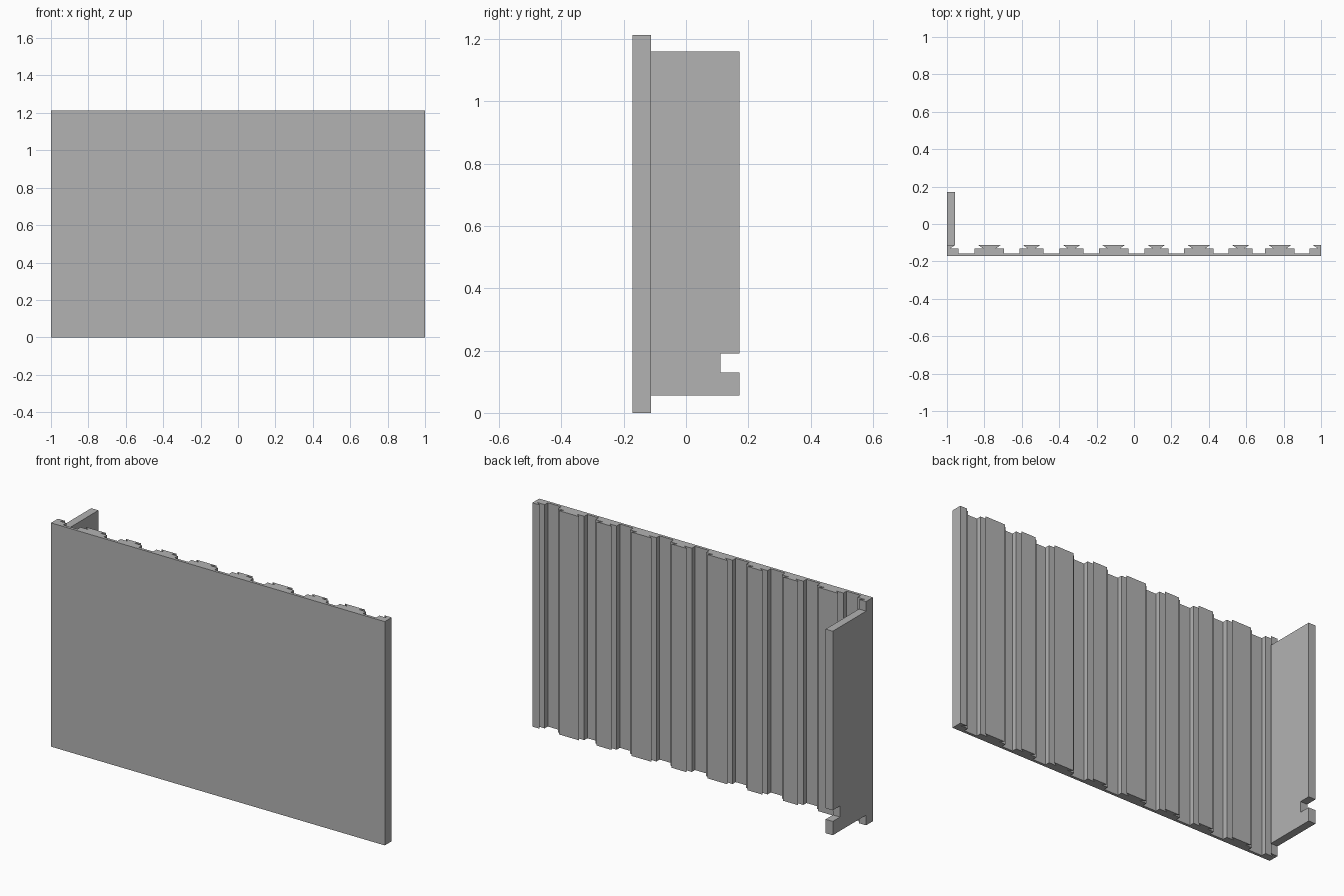
import bpy
import bmesh

cube = bpy.data.objects.get("Cube")
if cube:
    bpy.data.objects.remove(cube, do_unlink=True)

grey = bpy.data.materials.new("plain grey")
grey.use_nodes = True
grey.diffuse_color = (0.45, 0.45, 0.45, 1)
grey.node_tree.nodes["Principled BSDF"].inputs["Base Color"].default_value = grey.diffuse_color

FRONT, SKIN, SHOULDER, BACK = -0.172, -0.157, -0.13, -0.113
HEIGHT = 1.212


def prism(name, points, direction):
    """Extrude a closed outline of 3D points into a solid."""
    bm = bmesh.new()
    face = bm.faces.new([bm.verts.new(p) for p in points])
    moved = bmesh.ops.extrude_face_region(bm, geom=[face])["geom"]
    bmesh.ops.translate(bm, vec=direction,
                        verts=[v for v in moved if isinstance(v, bmesh.types.BMVert)])
    bmesh.ops.recalc_face_normals(bm, faces=bm.faces)
    mesh = bpy.data.meshes.new(name)
    bm.to_mesh(mesh)
    bm.free()
    mesh.materials.append(grey)
    obj = bpy.data.objects.new(name, mesh)
    bpy.context.collection.objects.link(obj)
    return obj


def rib_side(x, half, side):
    """One flank of a dovetail rib, from the skin up to the back."""
    return [(x + side * half, SKIN), (x + side * half, SHOULDER),
            (x + side * (half - 0.044), SHOULDER), (x + side * (half - 0.019), BACK)]


# Cladding panel: thin skin with wide and narrow dovetail ribs on the back
WIDE, NARROW = 0.079, 0.064
ribs = [(-0.773, WIDE), (-0.548, NARROW), (-0.334, NARROW), (-0.109, WIDE),
        (0.12, NARROW), (0.347, WIDE), (0.57, NARROW), (0.78, WIDE)]
outline = [(1, FRONT), (-1, FRONT), (-1, BACK)]
outline += reversed(rib_side(-1, 0.062, 1))
for x, half in ribs:
    outline += rib_side(x, half, -1)
    outline += reversed(rib_side(x, half, 1))
outline += rib_side(1, 0.062, -1)
outline.append((1, BACK))
prism("ribbed_panel", [(x, y, 0) for x, y in outline], (0, 0, HEIGHT))

# Return flange at the right end, with a notch near the bottom
LOW, TOP, EDGE, NOTCH = 0.055, 1.16, 0.172, 0.11
flange = [(BACK, LOW), (EDGE, LOW), (EDGE, 0.13), (NOTCH, 0.13),
          (NOTCH, 0.19), (EDGE, 0.19), (EDGE, TOP), (BACK, TOP)]
prism("end_flange", [(-1, y, z) for y, z in flange], (0.043, 0, 0))
